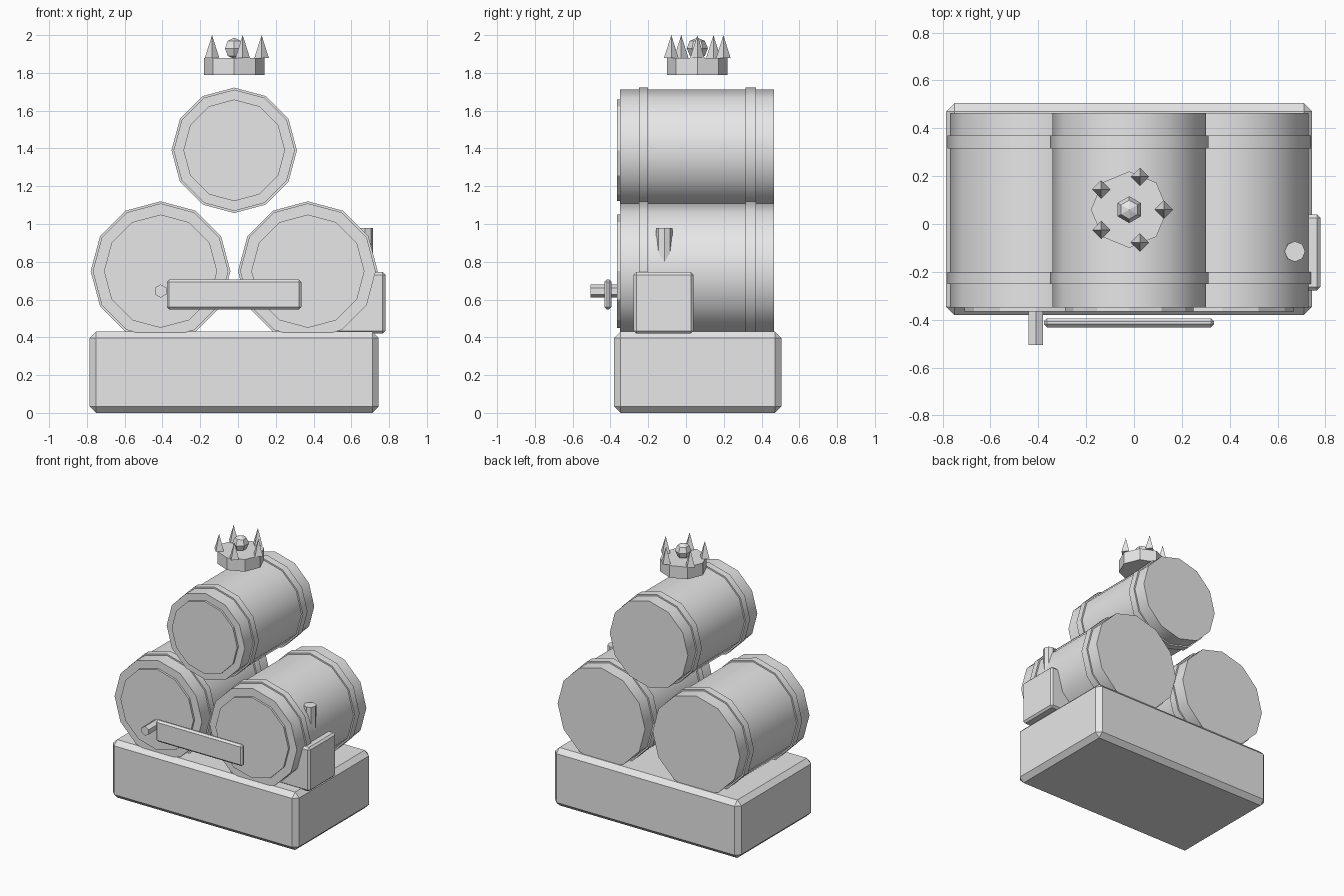
import bpy
import math

cube = bpy.data.objects.get("Cube")
if cube:
    bpy.data.objects.remove(cube, do_unlink=True)

GREY = (0.8, 0.8, 0.8, 1.0)
grey = bpy.data.materials.new("plain grey")
grey.use_nodes = True
grey.diffuse_color = GREY
grey.node_tree.nodes["Principled BSDF"].inputs["Base Color"].default_value = GREY


def finish(name, smooth=False):
    obj = bpy.context.object
    obj.name = name
    obj.data.materials.append(grey)
    if smooth:
        bpy.ops.object.shade_smooth_by_angle(angle=math.radians(40))
    return obj


def box(name, low, high, bevel):
    """Chamfered block between two corners."""
    centre = [(a + b) / 2 for a, b in zip(low, high)]
    bpy.ops.mesh.primitive_cube_add(size=1, location=centre)
    bpy.context.object.scale = [b - a for a, b in zip(low, high)]
    bpy.ops.object.transform_apply(location=False, rotation=False, scale=True)
    obj = finish(name)
    mod = obj.modifiers.new("chamfer", "BEVEL")
    mod.width = bevel
    mod.segments = 1
    return obj


def rod_y(name, x, z, y0, y1, radius, sides, smooth=False):
    """Cylinder lying front to back."""
    bpy.ops.mesh.primitive_cylinder_add(
        vertices=sides, radius=radius, depth=y1 - y0,
        location=(x, (y0 + y1) / 2, z), rotation=(math.pi / 2, 0, 0))
    return finish(name, smooth)


def barrel(name, x, z, radius):
    rod_y(name + "_body", x, z, -0.35, 0.465, radius - 0.011, 12, True)
    rod_y(name + "_lid", x, z, -0.365, -0.34, radius * 0.81, 12)
    rod_y(name + "_front_hoop", x, z, -0.25, -0.2, radius, 12, True)
    rod_y(name + "_back_hoop", x, z, 0.315, 0.37, radius, 12, True)


# Plinth and the stack of three barrels
box("plinth", (-0.785, -0.38, 0), (0.745, 0.505, 0.43), 0.034)
barrel("right_barrel", -0.41, 0.75, 0.37)
barrel("left_barrel", 0.37, 0.75, 0.37)
barrel("top_barrel", -0.02, 1.39, 0.332)

# Spigot, sign board, side box and its pipe
rod_y("spigot", -0.41, 0.645, -0.505, -0.35, 0.035, 6)
box("sign_board", (-0.377, -0.432, 0.548), (0.335, -0.395, 0.707), 0.013)
box("side_box", (0.47, -0.277, 0.42), (0.78, 0.04, 0.745), 0.014)
bpy.ops.mesh.primitive_cylinder_add(
    vertices=8, radius=0.043, depth=0.28, location=(0.673, -0.115, 0.84))
finish("side_pipe")

# Floating crown: band, five spikes and a jewel
CX, CY = -0.02, 0.06
bpy.ops.mesh.primitive_cylinder_add(
    vertices=8, radius=0.16, depth=0.09, location=(CX, CY, 1.835))
finish("crown_band")
for i in range(5):
    a = i * math.tau / 5
    bpy.ops.mesh.primitive_cone_add(
        vertices=4, radius1=0.038, depth=0.12,
        location=(CX + 0.145 * math.cos(a), CY + 0.145 * math.sin(a), 1.94))
    finish(f"crown_spike_{i + 1}")
bpy.ops.mesh.primitive_uv_sphere_add(
    segments=6, ring_count=4, radius=0.056, location=(CX, CY, 1.93))
finish("crown_jewel")
